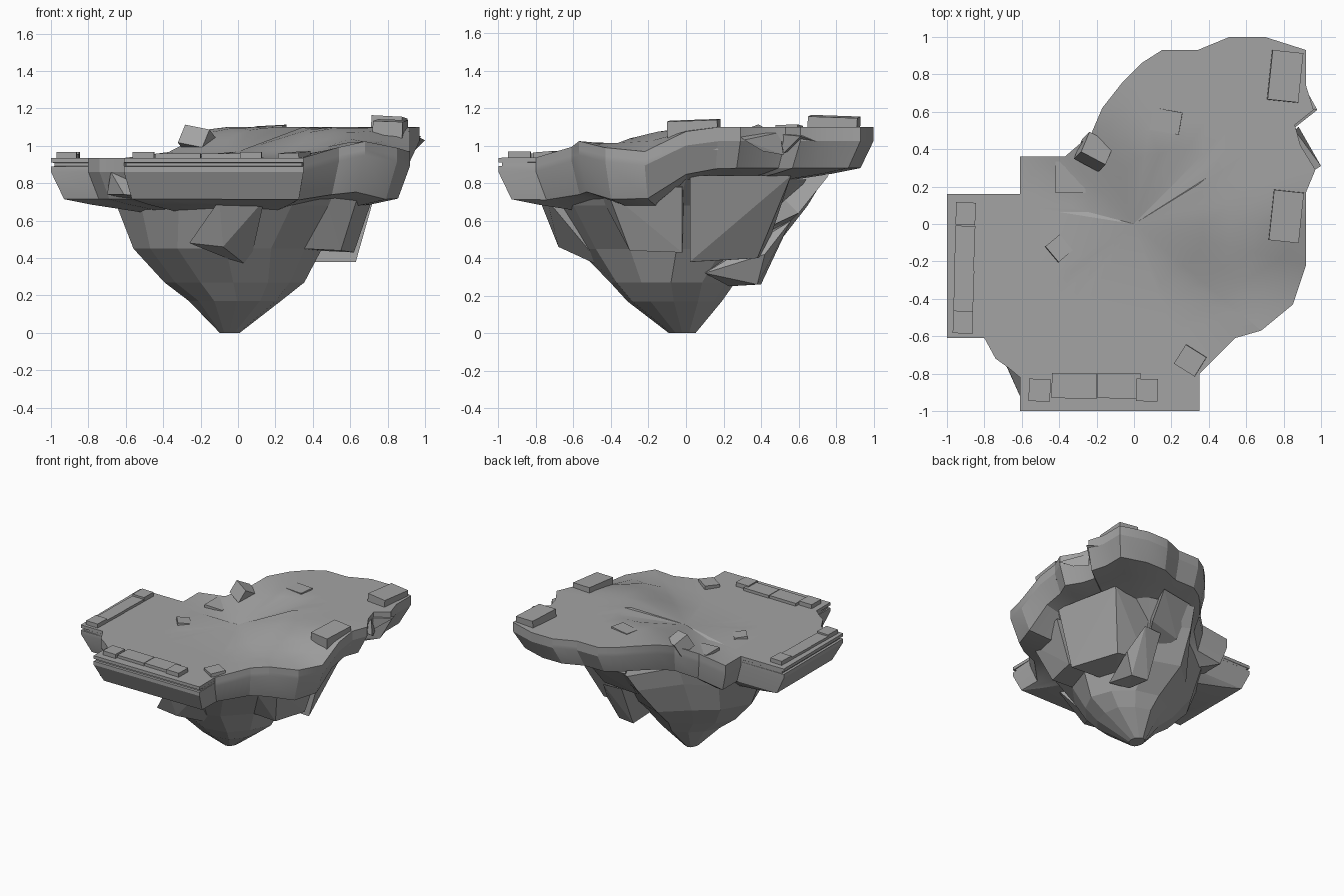
import bpy, bmesh, math, random
from mathutils import Vector, Euler

random.seed(4)
cube = bpy.data.objects.get("Cube")
if cube:
    bpy.data.objects.remove(cube, do_unlink=True)

grey = bpy.data.materials.new("stone_grey")
grey.use_nodes = True
COLOUR = (0.37, 0.37, 0.37, 1)
grey.diffuse_color = COLOUR
grey.node_tree.nodes["Principled BSDF"].inputs["Base Color"].default_value = COLOUR


def finish(name, bm, smooth=False):
    bmesh.ops.recalc_face_normals(bm, faces=bm.faces)
    mesh = bpy.data.meshes.new(name)
    bm.to_mesh(mesh)
    bm.free()
    mesh.materials.append(grey)
    obj = bpy.data.objects.new(name, mesh)
    bpy.context.collection.objects.link(obj)
    if smooth:
        bpy.ops.object.select_all(action='DESELECT')
        obj.select_set(True)
        bpy.context.view_layer.objects.active = obj
        bpy.ops.object.shade_smooth_by_angle(angle=math.radians(20))
    return obj


def loft(name, rings, hubs, smooth=False):
    """Skin a stack of equal rings and fan both ends shut to the two hubs."""
    bm = bmesh.new()
    loops = [[bm.verts.new(p) for p in ring] for ring in rings]
    n = len(loops[0])
    for a, b in zip(loops, loops[1:]):
        for i in range(n):
            j = (i + 1) % n
            bm.faces.new((a[i], a[j], b[j], b[i]))
    for loop, hub in zip((loops[0], loops[-1]), hubs):
        mid = bm.verts.new(hub)
        for i in range(n):
            bm.faces.new((loop[i], loop[(i + 1) % n], mid))
    return finish(name, bm, smooth)


def crag(name, points):
    """Angular rock: convex hull of a few corners."""
    bm = bmesh.new()
    for p in points:
        bm.verts.new(p)
    res = bmesh.ops.convex_hull(bm, input=bm.verts)
    spare = {g for g in res["geom_interior"] if isinstance(g, bmesh.types.BMVert)}
    bmesh.ops.delete(bm, geom=list(spare), context='VERTS')
    return finish(name, bm)


def block(name, x, y, top, sx, sy, height, turn=0, tilt=(0, 0)):
    """Stone slab placed by the middle of its top face."""
    bm = bmesh.new()
    bmesh.ops.create_cube(bm, size=1)
    for v in bm.verts:
        v.co = Vector((v.co.x * sx, v.co.y * sy, (v.co.z - 0.5) * height))
    obj = finish(name, bm)
    obj.location = (x, y, top)
    obj.rotation_euler = Euler((math.radians(tilt[0]), math.radians(tilt[1]), math.radians(turn)))
    return obj


def bump(x, y, cx, cy, spread):
    return math.exp(-((x - cx) ** 2 + (y - cy) ** 2) / spread)


def ground(x, y):
    """Plateau height: low terrace at front left, rising to the back right, with a dip."""
    t = min(max((x + y + 0.25) / 0.85, 0), 1)
    return (0.935 + 0.165 * t * t * (3 - 2 * t)
            + 0.045 * bump(x, y, 0.6, -0.6, 0.03) - 0.15 * bump(x, y, 0.93, -0.3, 0.05))


# Plateau outline, counter-clockwise
outline = [(-1, 0.16), (-1, -0.61), (-0.8, -0.61), (-0.74, -0.72), (-0.67, -0.77),
           (-0.61, -0.82), (-0.61, -1), (0.35, -1), (0.35, -0.8), (0.54, -0.61),
           (0.68, -0.57), (0.85, -0.43), (0.92, -0.22), (0.92, 0), (0.92, 0.17),
           (0.97, 0.29), (0.89, 0.42), (0.86, 0.53), (0.96, 0.61), (0.92, 0.74), (0.92, 0.93),
           (0.7, 1), (0.51, 1), (0.34, 0.93), (0.15, 0.93), (0.04, 0.86),
           (-0.06, 0.76), (-0.17, 0.62), (-0.23, 0.48), (-0.37, 0.36),
           (-0.61, 0.36), (-0.61, 0.16)]


def rim(scale, drop, terrace_scale=None):
    """Scaled outline on the ground, or lowered from its edge by drop."""
    ring = []
    for x, y in outline:
        terrace = x == -1 or y == -1
        s = terrace_scale if terrace and terrace_scale else scale
        z = ground(x, y) if drop else ground(x * s, y * s)
        if drop > 0.2:
            z -= 0.06 * bump(x, y, 0.75, -0.45, 0.12)
        ring.append((x * s, y * s, z - drop))
    return ring


# Island top, grooved terrace edge, sloping skirt and underside
rings = [rim(s, 0) for s in (0.4, 0.55, 0.7, 0.85, 1)]
rings += [rim(1, 0.025), rim(1, 0.026, 0.98), rim(1, 0.044, 0.98), rim(1, 0.045),
          rim(1, 0.075), rim(0.93, 0.22), rim(0.78, 0.25), rim(0.52, 0.29)]
loft("island_plateau", rings, [(0, 0, ground(0, 0)), (0, 0, 0.6)], smooth=True)

# Tapering rock below: height, then x and y extents per level
levels = [(0.82, -0.72, 0.76, -0.76, 0.76), (0.68, -0.63, 0.6, -0.7, 0.62),
          (0.45, -0.56, 0.43, -0.56, 0.46), (0.27, -0.39, 0.34, -0.41, 0.25),
          (0.17, -0.25, 0.24, -0.32, 0.19), (0, -0.1, 0.01, -0.09, 0.05)]
pinch = [1, 1, 0.95, 1, 0.62, 0.78, 1, 0.97, 1, 1, 0.95, 1]
body = []
for z, x0, x1, y0, y1 in levels:
    ring = []
    for i, p in enumerate(pinch):
        a = math.radians(i * 30)
        f = (1 - (1 - p) * z / 0.8) * (1 + random.uniform(-0.05, 0.05))
        ring.append(((x0 + x1) / 2 + f * (x1 - x0) / 2 * math.cos(a),
                     (y0 + y1) / 2 + f * (y1 - y0) / 2 * math.sin(a), z))
    body.append(ring)
loft("hanging_rock", body, [(0, 0, 0.82), (-0.045, -0.02, 0)])

# Crags bulging from the hanging rock
crag("front_crag", [(-0.1, -0.78, 0.71), (0.14, -0.74, 0.71), (-0.26, -0.68, 0.48),
                    (-0.08, -0.68, 0.46), (0.06, -0.44, 0.35), (0, -0.3, 0.71)])
crag("right_front_crag", [(0.47, -0.45, 0.72), (0.65, -0.42, 0.76), (0.35, -0.3, 0.45),
                          (0.55, -0.3, 0.44), (0.62, -0.02, 0.43), (0.74, -0.02, 0.78),
                          (0.2, -0.02, 0.45), (0.3, 0, 0.8)])
crag("right_back_crag", [(0.63, 0.02, 0.38), (0.48, 0.38, 0.4), (0.76, 0.02, 0.84),
                         (0.65, 0.56, 0.84), (0.2, 0.05, 0.38), (0.25, 0.42, 0.42),
                         (0.3, 0.55, 0.84)])
crag("back_low_crag", [(0.33, 0.1, 0.32), (0.24, 0.23, 0.25), (0.34, 0.38, 0.26),
                       (0.2, 0.4, 0.26), (0.42, 0.42, 0.42), (0.36, 0.56, 0.6),
                       (0.2, 0.55, 0.6), (0.05, 0.15, 0.4)])
crag("back_high_crag", [(0.05, 0.56, 0.6), (0.32, 0.6, 0.64), (0.34, 0.76, 0.84),
                        (0.05, 0.72, 0.83), (0.15, 0.3, 0.5), (0.2, 0.4, 0.84)])
crag("corner_crag", [(-0.68, -0.76, 0.86), (-0.61, -0.92, 0.74), (-0.42, -0.92, 0.72),
                     (-0.5, -0.7, 0.7), (-0.5, -0.75, 0.86), (-0.7, -0.72, 0.74)])
crag("edge_crag", [(0.9, 0.25, 1.08), (1, 0.31, 1.03), (0.94, 0.41, 0.97),
                   (0.86, 0.5, 1.07), (0.88, 0.52, 0.95)])
crag("edge_spur", [(0.84, 0.5, 1.06), (0.98, 0.61, 1.05), (0.93, 0.7, 1.02),
                   (0.86, 0.52, 0.96), (0.84, 0.65, 1.08)])

# Low parapets along the left and front terraces
for i, (y, sy, top) in enumerate([(0.055, 0.12, 0.968), (-0.13, 0.24, 0.955),
                                  (-0.36, 0.22, 0.955), (-0.525, 0.12, 0.968)]):
    block(f"side_parapet_{i}", -0.9 - 0.005 * i, y, top, 0.105, sy, 0.06, -2)
for i, (x, sx, top) in enumerate([(-0.505, 0.115, 0.968), (-0.32, 0.24, 0.958),
                                  (-0.08, 0.23, 0.958), (0.07, 0.115, 0.968)]):
    end = i in (0, 3)
    block(f"front_parapet_{i}", x, -0.888 if end else -0.865, top, sx, 0.12 if end else 0.135, 0.06, -1)

# Loose slabs on the plateau
block("back_slab", 0.81, 0.79, 1.155, 0.165, 0.265, 0.08, -6, (-2, 3))
block("right_slab", 0.815, 0.04, 1.135, 0.16, 0.27, 0.16, -6, (2, 2))
block("tilted_slab", -0.195, 0.405, 1.07, 0.15, 0.13, 0.11, -28, (-28, 10))
block("front_right_slab", 0.3, -0.73, 0.965, 0.13, 0.12, 0.07, -32, (4, -2))
block("left_flagstone", -0.34, 0.25, 0.958, 0.16, 0.17, 0.04, 0, (0, 2))
block("middle_flagstone", -0.4, -0.13, 0.95, 0.1, 0.11, 0.04, 40, (0, 8))
block("back_flagstone", 0.17, 0.55, 1.107, 0.16, 0.12, 0.04, -10, (2, -3))
